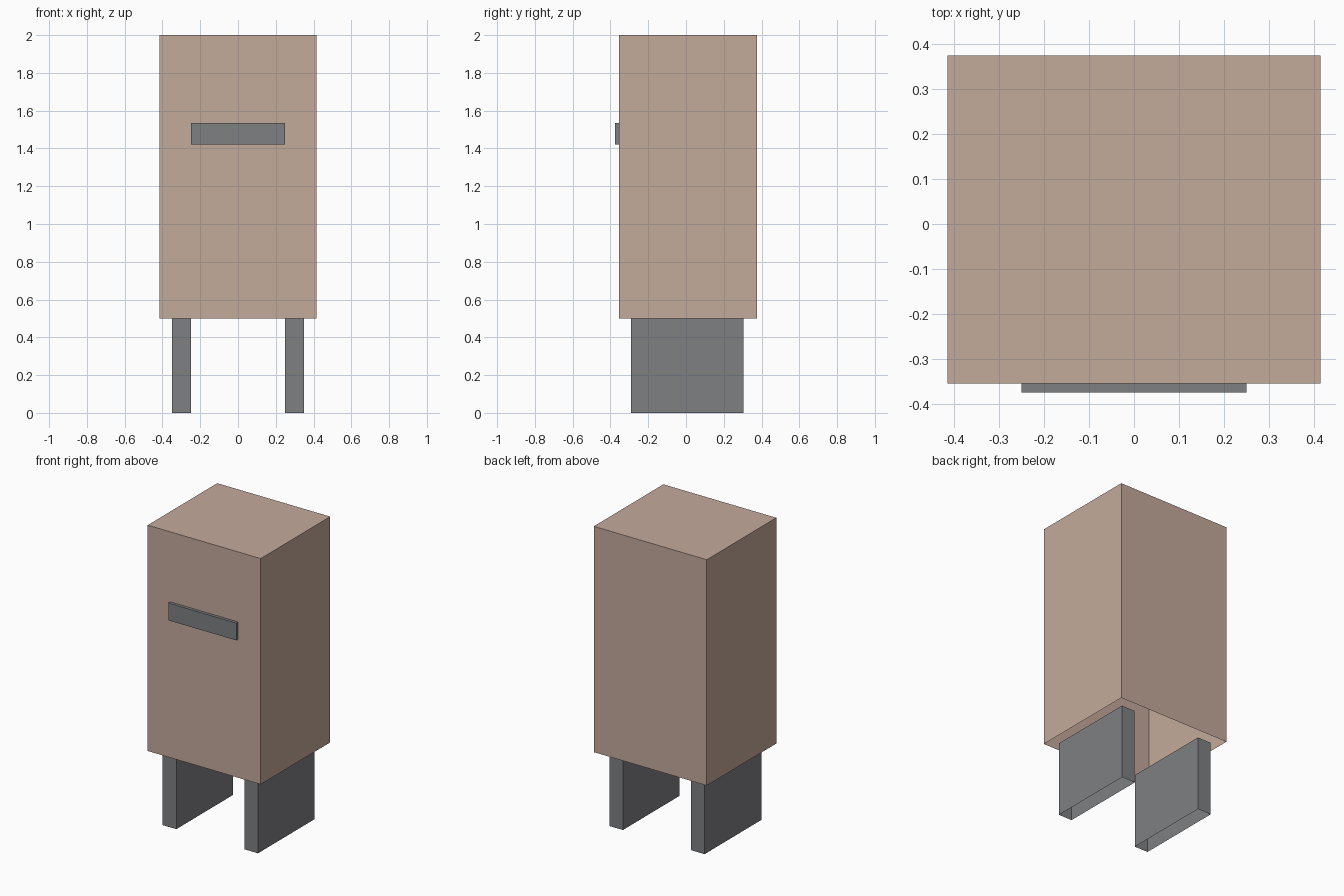
import bpy, bmesh

if "Cube" in bpy.data.objects:
    bpy.data.objects.remove(bpy.data.objects["Cube"])


def material(name, rgb):
    mat = bpy.data.materials.new(name)
    mat.diffuse_color = (*rgb, 1)
    mat.use_nodes = True
    mat.node_tree.nodes["Principled BSDF"].inputs["Base Color"].default_value = mat.diffuse_color
    return mat


def box(name, lo, hi, mat, open_bottom=False):
    """Flat-faced box between two corners, optionally a shell open underneath."""
    bm = bmesh.new()
    bmesh.ops.create_cube(bm, size=1)
    for v in bm.verts:
        v.co = [a + (c + 0.5) * (b - a) for a, b, c in zip(lo, hi, v.co)]
    bm.normal_update()
    if open_bottom:
        under = [f for f in bm.faces if f.normal.z < -0.5]
        bmesh.ops.delete(bm, geom=under, context='FACES_ONLY')
    mesh = bpy.data.meshes.new(name)
    bm.to_mesh(mesh)
    bm.free()
    mesh.materials.append(mat)
    obj = bpy.data.objects.new(name, mesh)
    bpy.context.collection.objects.link(obj)
    return obj


tan = material("tan_paint", (0.55, 0.40, 0.33))
grey = material("dark_grey", (0.21, 0.215, 0.225))

# Cabinet body: thin shell, open underneath
box("cabinet_body", (-0.415, -0.355, 0.5), (0.415, 0.375, 2.0), tan, True)

# Slot plate on the front
box("slot_plate", (-0.25, -0.375, 1.42), (0.25, -0.355, 1.535), grey)

# Two slab legs, open at the ground
for side, x in (("left", -0.3), ("right", 0.3)):
    box(side + "_leg", (x - 0.05, -0.29, 0), (x + 0.05, 0.305, 0.5), grey, True)
